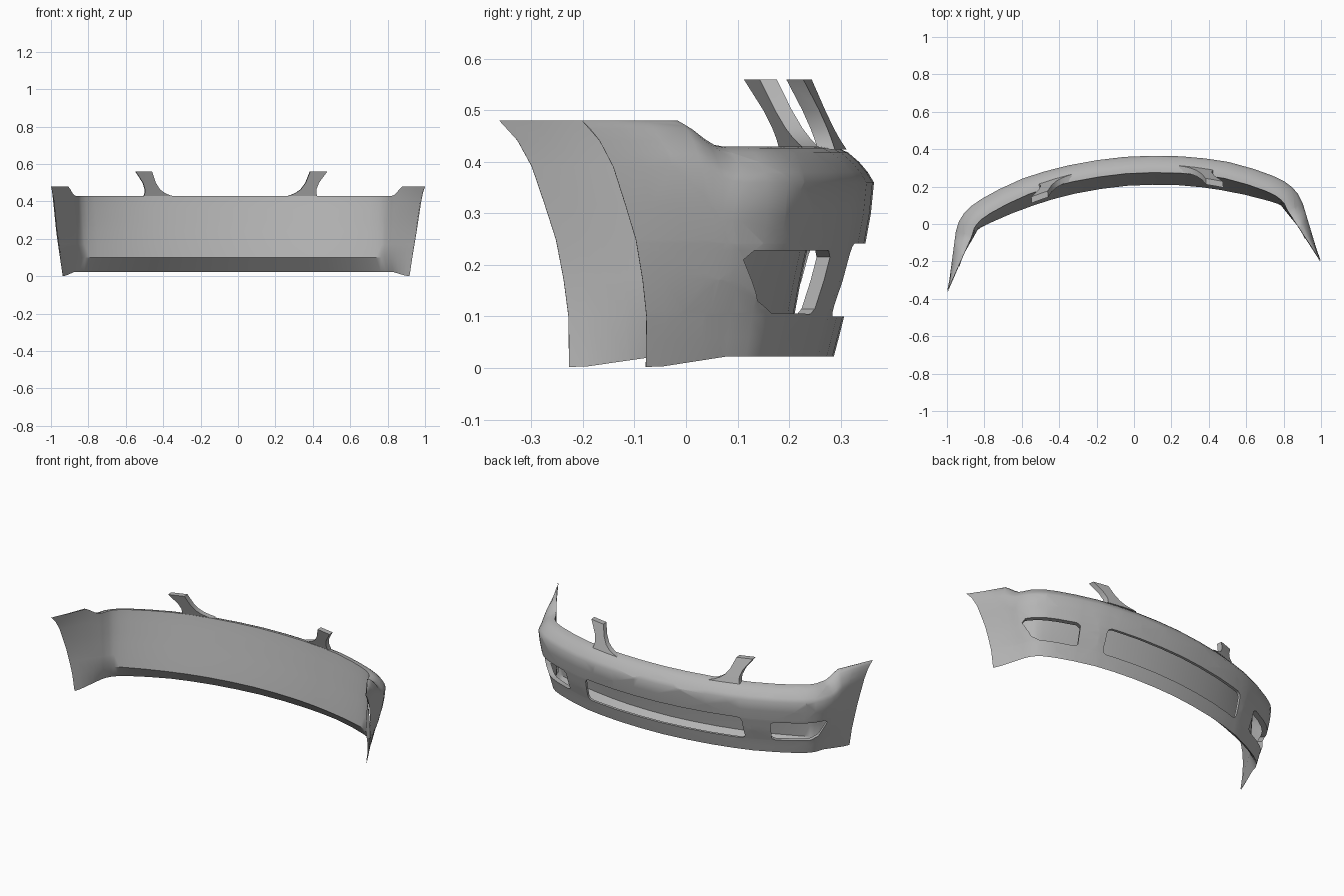
import bpy, bmesh, math
from mathutils import Vector

if "Cube" in bpy.data.objects:
    bpy.data.objects.remove(bpy.data.objects["Cube"])

# Plan outline of the bumper's widest line (half), local u, v
OUT = [(0, .363), (.15, .357), (.3, .342), (.43, .32), (.55, .292), (.68, .245),
       (.78, .2), (.84, .165), (.88, .13), (.91, .09), (.93, .04)]
# Wheel arch edge: z, u, v
ARCH = [(0, .93, -.15), (.1, .945, -.15), (.225, .965, -.165),
        (.385, .985, -.215), (.45, .995, -.25), (.48, 1.003, -.28)]
# Wing stations: fraction towards the arch edge, rise of the top edge
WING = [(.08, .004), (.16, .018), (.24, .036), (.32, .05), (.55, .05), (.78, .05), (1, .05)]
# Section rows: z, inward offset
SKIN = [(.43, .09), (.427, .07), (.418, .05), (.40, .029), (.38, .012), (.36, 0), (.30, .006),
        (.24, .017), (.17, .035), (.10, .058), (.06, .068), (.022, .078)]
WALL = [(.43, .09, 0), (.40, .095, .05), (.36, .103, .1), (.30, .115, .18),
        (.24, .127, .24), (.17, .142, .3), (.10, .155, .35), (.022, .078, 0)]

grey = bpy.data.materials.new("mid_grey")
grey.diffuse_color = (.46, .46, .46, 1)
grey.use_nodes = True
grey.node_tree.nodes["Principled BSDF"].inputs["Base Color"].default_value = grey.diffuse_color


def arch(z):
    z = min(max(z, 0), .48)
    for (z0, u0, v0), (z1, u1, v1) in zip(ARCH, ARCH[1:]):
        if z <= z1:
            t = (z - z0) / (z1 - z0)
            return u0 + (u1 - u0) * t, v0 + (v1 - v0) * t


def row(z, d, taper=0, inset=0):
    pts = []
    for i, (u, v) in enumerate(OUT):
        a = OUT[max(i - 1, 0)]
        b = OUT[min(i + 1, len(OUT) - 1)]
        n = Vector((a[1] - b[1], b[0] - a[0])).normalized()
        if i == 0:
            n = Vector((0, 1))
        di = d * (1 - taper * max(0, (i - 4) / 6))
        pts.append(Vector((u - n.x * di, v - n.y * di, z)))
    p = pts[-1]
    up = max(0, (z - .1) / .33) ** 2
    down = max(0, (.1 - z) / .078) * .02
    eu, ev = arch(z + .05 * up - down)
    for f, rise in WING:
        pts.append(Vector((p.x + (eu - inset - p.x) * f, p.y + (ev - p.y) * f,
                           z + rise * up - down * min(1, f * 1.2))))
    return pts


def grid(bm, rows, flip=False):
    vs = [[bm.verts.new(p) for p in r] for r in rows]
    for r, s in zip(vs, vs[1:]):
        for i in range(len(r) - 1):
            q = [r[i], r[i + 1], s[i + 1], s[i]]
            bm.faces.new(q[::-1] if flip else q)


def cut_hole(bm, poly, angle, depth):
    # Slice along each side of a convex outline, remove the inside, add a return lip
    side = Vector((math.cos(angle), -math.sin(angle), 0))
    fwd = Vector((math.sin(angle), math.cos(angle), 0))
    planes = []
    for (w0, z0), (w1, z1) in zip(poly, poly[1:] + poly[:1]):
        n = side * (z1 - z0) + Vector((0, 0, w0 - w1))
        n.normalize()
        co = side * w0 + Vector((0, 0, z0))
        planes.append((co, n))
        bmesh.ops.bisect_plane(bm, geom=bm.verts[:] + bm.edges[:] + bm.faces[:],
                               dist=1e-5, plane_co=co, plane_no=n)
    inner = {f for f in bm.faces
             if all((f.calc_center_median() - co).dot(n) < 0 for co, n in planes)}
    rim = [e for e in {e for f in inner for e in f.edges}
           if any(f not in inner for f in e.link_faces)]
    bmesh.ops.delete(bm, geom=list(inner), context='FACES')
    ret = bmesh.ops.extrude_edge_only(bm, edges=[e for e in rim if e.is_valid])
    moved = [g for g in ret['geom'] if isinstance(g, bmesh.types.BMVert)]
    bmesh.ops.translate(bm, verts=moved, vec=-fwd * depth)


def finish(bm, name, angle):
    me = bpy.data.meshes.new(name)
    bm.to_mesh(me)
    bm.free()
    me.materials.append(grey)
    ob = bpy.data.objects.new(name, me)
    bpy.context.collection.objects.link(ob)
    ob.location = (-.022, -.003, 0)
    ob.rotation_euler.z = math.radians(4.6)
    ob.modifiers.new("mirror", 'MIRROR')
    bpy.ops.object.select_all(action='DESELECT')
    ob.select_set(True)
    bpy.context.view_layer.objects.active = ob
    bpy.ops.object.shade_smooth_by_angle(angle=math.radians(angle))


# Outer skin with lower grille and fog light openings
bm = bmesh.new()
grid(bm, [row(z, d) for z, d in SKIN])
cut_hole(bm, [(-.1, .100), (.475, .100), (.492, .107), (.5, .122), (.497, .222),
              (.488, .236), (.47, .242), (-.1, .242)], 0, .016)
cut_hole(bm, [(.41, .115), (.43, .105), (.62, .107), (.665, .13), (.715, .21),
              (.70, .228), (.42, .228), (.40, .215)], math.radians(35), .03)
finish(bm, "bumper_skin", 50)

# Inner backing wall with the lower return
bm = bmesh.new()
grid(bm, [row(z, d, t, .004) for z, d, t in WALL], flip=True)
finish(bm, "backing_wall", 30)

# Upright posts: z, inner u, outer u
bm = bmesh.new()
rings = []
for z, a, b in [(.424, .29, .467), (.434, .325, .463), (.446, .352, .46), (.465, .378, .46),
                (.50, .402, .472), (.56, .424, .514)]:
    lean = .05 * (z - .43) / .13
    front = [(u, .314 - .28 * u * u - lean) for u in (a, (a + b) / 2, b)]
    ring = front + [(u, v - .033) for u, v in front[::-1]]
    rings.append([Vector((u, v, z)) for u, v in ring])
vs = [[bm.verts.new(p) for p in r] for r in rings]
for r, s in zip(vs, vs[1:]):
    for i in range(6):
        j = (i + 1) % 6
        bm.faces.new((r[i], r[j], s[j], s[i]))
bm.faces.new(vs[0])
bm.faces.new(vs[-1])
bmesh.ops.recalc_face_normals(bm, faces=bm.faces[:])
finish(bm, "upright_posts", 35)
